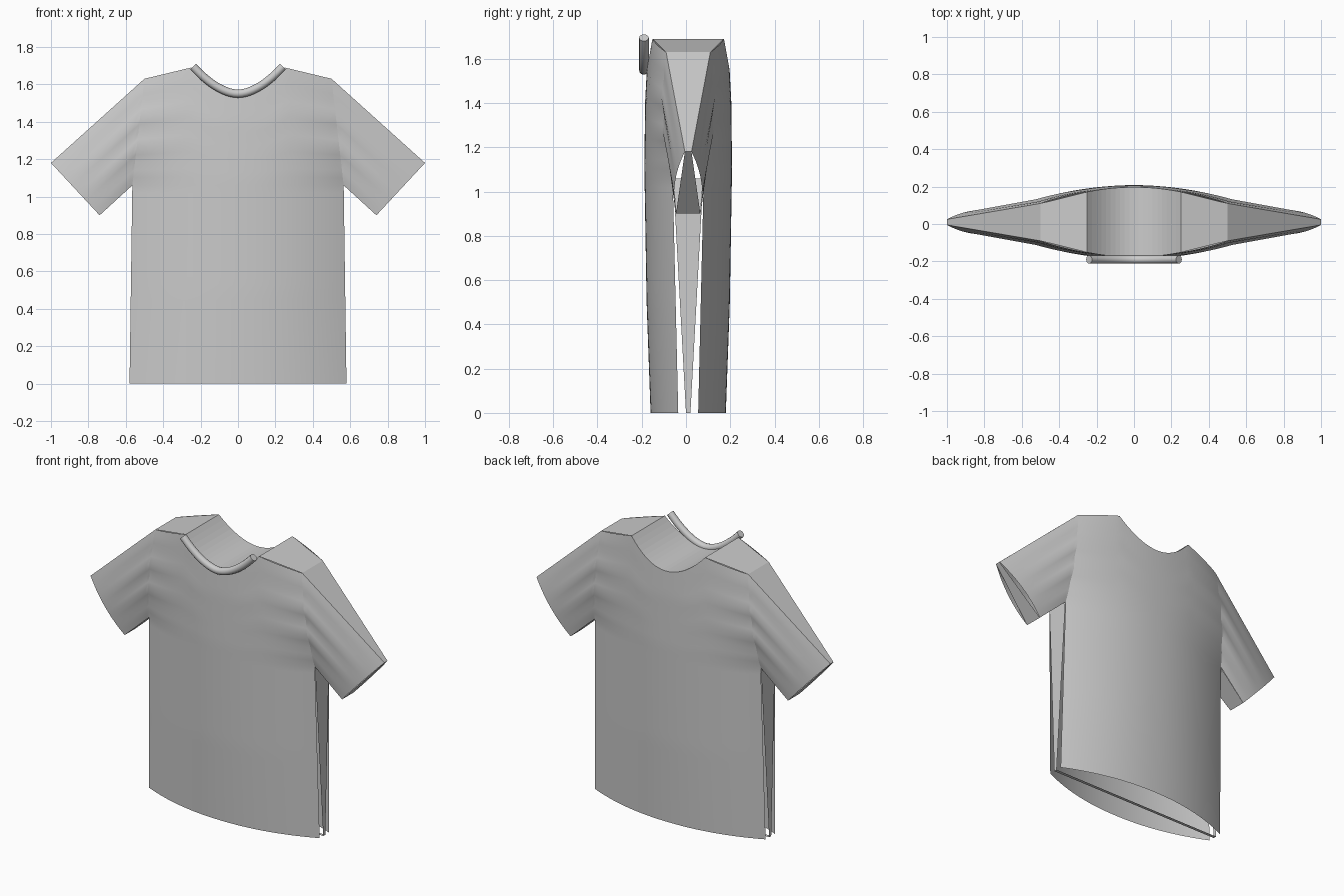
import bpy, math

if "Cube" in bpy.data.objects:
    bpy.data.objects.remove(bpy.data.objects["Cube"])

MID = 0.01                      # depth of the middle plane of the shirt
ARMPIT, SHOULDER = (0.565, 1.06), (0.50, 1.63)
CUFF_TOP, CUFF_LOW, HEM = (1.0, 1.18), (0.74, 0.90), (0.58, 0.0)


def lerp(a, b, t):
    return a + (b - a) * t


def mix(p, q, t):
    return (lerp(p[0], q[0], t), lerp(p[1], q[1], t))


def ramp(z, keys):
    for (z0, a), (z1, b) in zip(keys, keys[1:]):
        if z <= z1:
            return lerp(a, b, (z - z0) / (z1 - z0))
    return keys[-1][1]


def make(name, verts, faces, smooth=True):
    me = bpy.data.meshes.new(name)
    me.from_pydata(verts, [], faces)
    ob = bpy.data.objects.new(name, me)
    bpy.context.collection.objects.link(ob)
    for p in me.polygons:
        p.use_smooth = smooth
    return ob


def sheet(func, nu, nv, side, verts, faces):
    """Adds a grid of func(u, v) -> (x, z, half depth) on one side of the shirt."""
    base = len(verts)
    for j in range(nv + 1):
        for i in range(nu + 1):
            x, z, h = func(i / nu, j / nv)
            verts.append((x, MID + side * h, z))
    for j in range(nv):
        for i in range(nu):
            a = base + j * (nu + 1) + i
            q = (a, a + 1, a + nu + 2, a + nu + 1)
            faces.append(q if side < 0 else q[::-1])


def top_z(x):
    x = abs(x)
    if x <= 0.25:
        return 1.55 + 0.14 * (x / 0.25) ** 2
    return lerp(1.69, 1.63, (x - 0.25) / 0.25)


def root_depth(t):
    """Depth along the seam from armpit (0) to shoulder (1), with soft creases."""
    crease = 0.006 * math.sin(t * 22) * math.sin(math.pi * t)
    return lerp(0.07, 0.10, t) + 0.12 * t * (1 - t) + crease


def body(a, v):
    u = 2 * a - 1
    if v < 0.65:
        t = v / 0.65
        x, z = mix((HEM[0] * u, 0), (ARMPIT[0] * u, ARMPIT[1]), t)
        edge = lerp(0.045, 0.07, t)
    else:
        t = (v - 0.65) / 0.35
        x, z = mix((ARMPIT[0] * u, ARMPIT[1]), (0.5 * u, top_z(0.5 * u)), t)
        edge = root_depth(t)
    centre = ramp(z, [(0, 0.17), (0.5, 0.188), (1.1, 0.198), (1.4, 0.195), (1.55, 0.187), (1.7, 0.18)])
    return x, z, edge + (centre - edge) * (1 - abs(u) ** 2.1)


def sleeve(sign):
    def f(s, t):
        s = s if sign > 0 else 1 - s
        x, z = mix(mix(ARMPIT, SHOULDER, t), mix(CUFF_LOW, CUFF_TOP, t), s)
        end = lerp(0.055, 0.015, t) + 0.1 * t * (1 - t)
        return sign * x, z, lerp(root_depth(t), end, s)
    return f


# Front and back cloth panels, each a body with two sleeves
for name, side in (("front_panel", -1), ("back_panel", 1)):
    verts, faces = [], []
    sheet(body, 40, 40, side, verts, faces)
    for sign in (1, -1):
        sheet(sleeve(sign), 14, 14, side, verts, faces)
    make(name, verts, faces)

# Edge band joining the panels around the outline
half = [(x, z, h) for x, z, h in (body(0.5 + i / 40, 1) for i in range(11))]
half += [(*SHOULDER, 0.10), (*CUFF_TOP, 0.015), (*CUFF_LOW, 0.055), (*ARMPIT, 0.068), (*HEM, 0.01)]
loop = half + [(-x, z, h) for x, z, h in half[:0:-1]]
n = len(loop)
verts = [(x, MID + s * h, z) for x, z, h in loop for s in (-1, 1)]
faces = [(2 * i, 2 * i + 1, 2 * ((i + 1) % n) + 1, 2 * ((i + 1) % n)) for i in range(n)]
make("edge_band", verts, faces, smooth=False)

# Collar tube in front of the neckline
cu = bpy.data.curves.new("collar", 'CURVE')
cu.dimensions = '3D'
cu.bevel_depth = 0.022
cu.bevel_resolution = 4
cu.use_fill_caps = True
sp = cu.splines.new('POLY')
sp.points.add(24)
for i, p in enumerate(sp.points):
    x = lerp(-0.24, 0.24, i / 24)
    p.co = (x, -0.19, 1.55 + 0.145 * (abs(x) / 0.24) ** 1.8, 1)
collar = bpy.data.objects.new("collar", cu)
bpy.context.collection.objects.link(collar)
